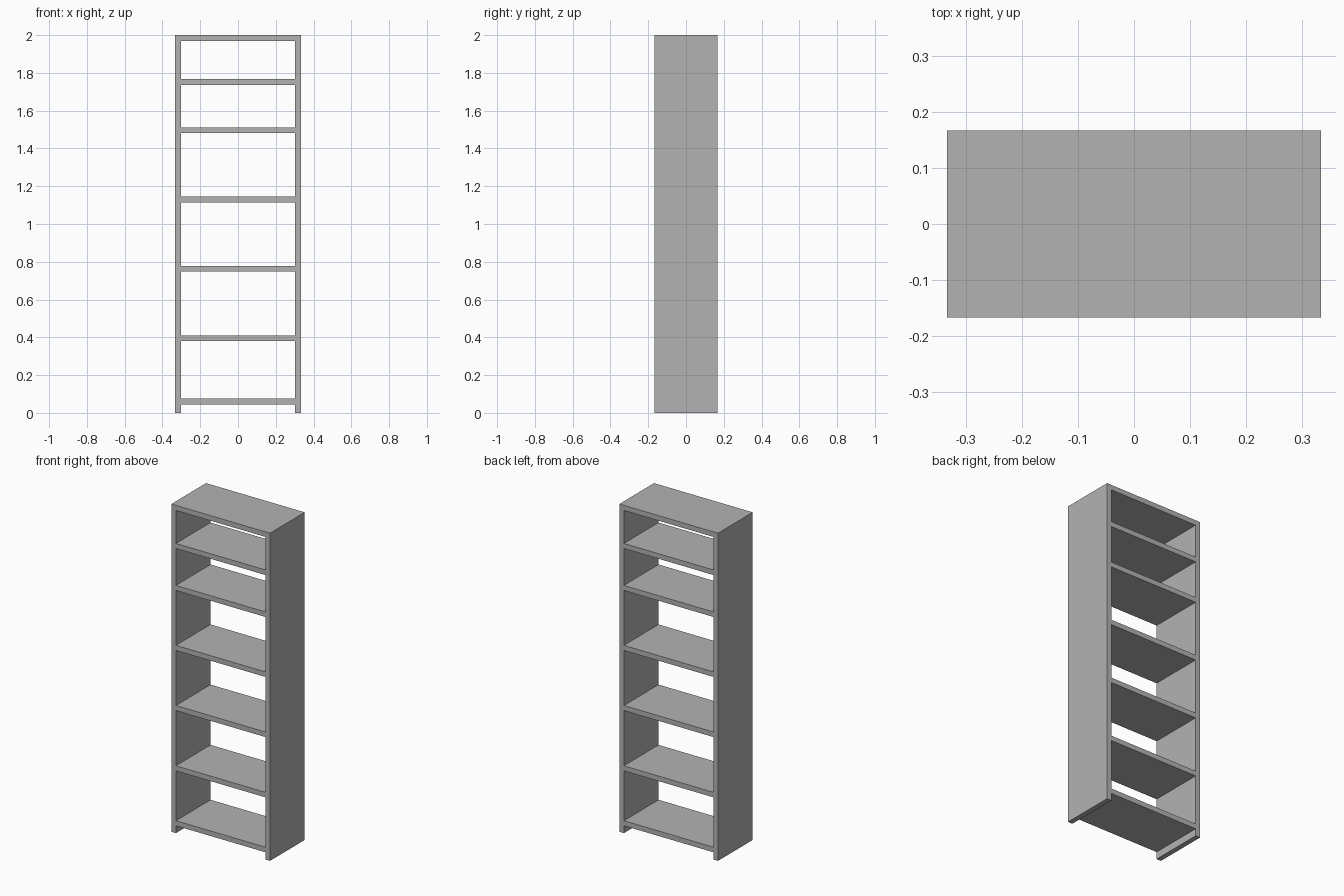
import bpy

cube = bpy.data.objects.get("Cube")
if cube:
    bpy.data.objects.remove(cube, do_unlink=True)

WIDTH, DEPTH, HEIGHT, BOARD = 0.666, 0.334, 2.0, 0.031

# Single plain finish
grey = bpy.data.materials.new("plain_grey")
grey.use_nodes = True
colour = (0.45, 0.45, 0.45, 1)
grey.diffuse_color = colour
grey.node_tree.nodes["Principled BSDF"].inputs["Base Color"].default_value = colour


def board(name, size, centre):
    bpy.ops.mesh.primitive_cube_add(size=1, location=centre)
    ob = bpy.context.object
    ob.name = name
    ob.scale = size
    bpy.ops.object.transform_apply(location=False, rotation=False, scale=True)
    ob.data.materials.append(grey)
    return ob


# Full-height side panels
for name, side in (("left_panel", 1), ("right_panel", -1)):
    board(name, (BOARD, DEPTH, HEIGHT),
          (side * (WIDTH - BOARD) / 2, 0, HEIGHT / 2))

# Top board and shelves between the panels, open front and back
inner = WIDTH - 2 * BOARD
board("top_board", (inner, DEPTH, BOARD), (0, 0, HEIGHT - BOARD / 2))
for i, z in enumerate((0.06, 0.395, 0.763, 1.13, 1.496, 1.752)):
    board(f"shelf_{i + 1}", (inner, DEPTH, BOARD), (0, 0, z))
